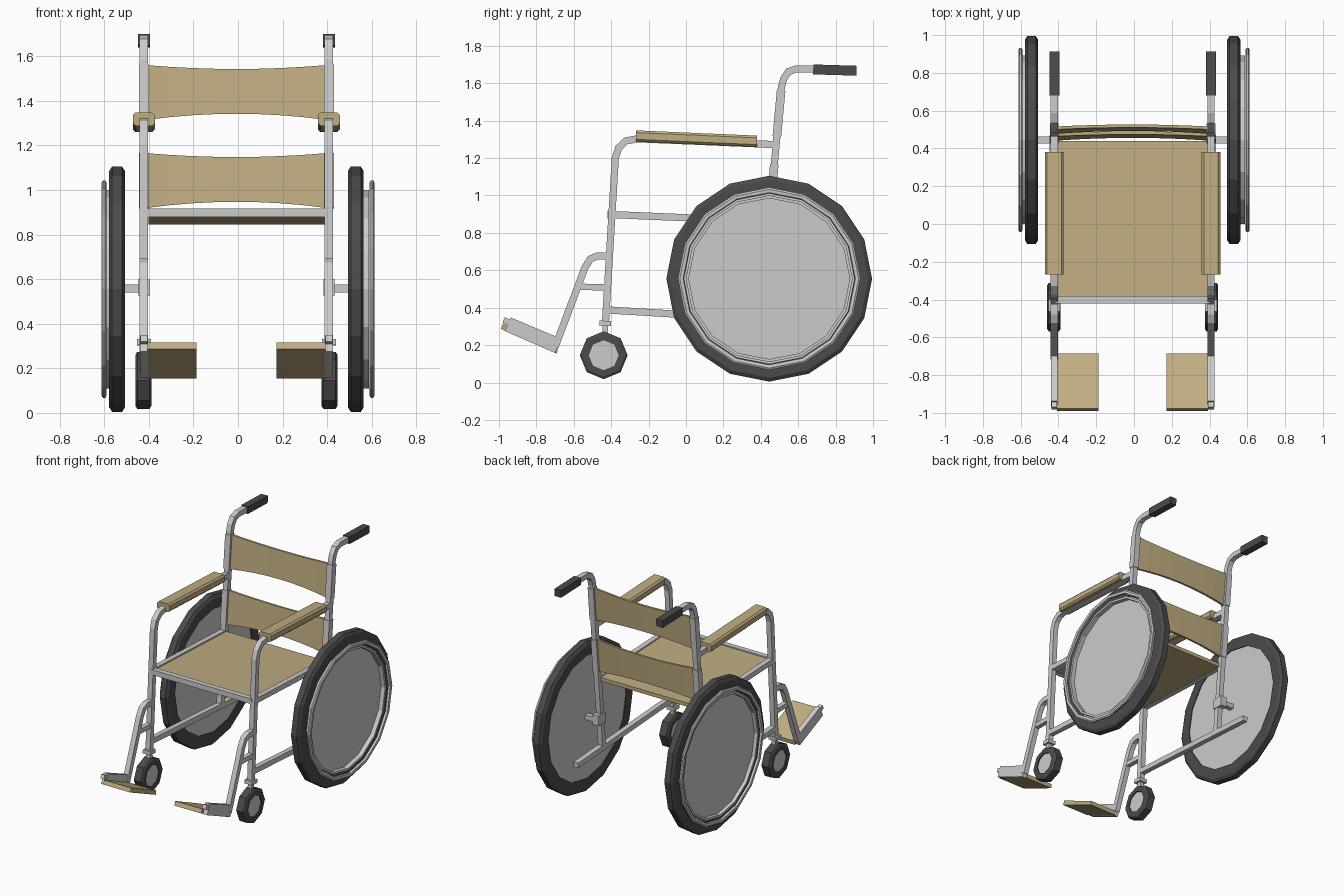
import bpy, bmesh
from math import cos, sin, tau
from mathutils import Vector

if "Cube" in bpy.data.objects:
    bpy.data.objects.remove(bpy.data.objects["Cube"])

CX = -0.007  # mirror plane of the chair


def material(name, rgb):
    m = bpy.data.materials.new(name)
    m.diffuse_color = (*rgb, 1)
    m.use_nodes = True
    m.node_tree.nodes["Principled BSDF"].inputs["Base Color"].default_value = m.diffuse_color
    return m


WOOD = material("tan", (0.53, 0.42, 0.22))
DARK = material("rubber", (0.07, 0.07, 0.07))


def finish(name, bm, mat=None):
    bmesh.ops.recalc_face_normals(bm, faces=bm.faces)
    me = bpy.data.meshes.new(name)
    bm.to_mesh(me)
    bm.free()
    ob = bpy.data.objects.new(name, me)
    bpy.context.collection.objects.link(ob)
    if mat:
        me.materials.append(mat)
    return ob


def skin(name, rings, mat=None, closed=False):
    """Join equal-length vertex rings; cap the ends unless closed."""
    bm = bmesh.new()
    rs = [[bm.verts.new(p) for p in r] for r in rings]
    n = len(rs[0])
    for a, b in zip(rs, rs[1:] + rs[:1] if closed else rs[1:]):
        for i in range(n):
            j = (i + 1) % n
            bm.faces.new((a[i], a[j], b[j], b[i]))
    if not closed:
        bm.faces.new(rs[0])
        bm.faces.new(rs[-1])
    return finish(name, bm, mat)


def prism(name, yz, x0, x1, mat=None):
    return skin(name, [[(x, y, z) for y, z in yz] for x in (x0, x1)], mat)


def tube(name, path, w, x, mat=None, wx=None):
    """Square tube swept along a (y, z) path at a given x."""
    pts = [Vector(p) for p in path]
    h, hx = w / 2, (wx or w) / 2
    rings = []
    for i, p in enumerate(pts):
        d0 = (p - pts[max(i - 1, 0)]).normalized()
        d1 = (pts[min(i + 1, len(pts) - 1)] - p).normalized()
        t = (d0 + d1).normalized()
        k = h / max(t.dot(d1 if d1.length else d0), 0.5)
        n = Vector((-t.y, t.x)) * k
        a, b = p + n, p - n
        rings.append([(x - hx, *a), (x + hx, *a), (x + hx, *b), (x - hx, *b)])
    return skin(name, rings, mat)


def lathe(name, prof, y, z, s, n, mat=None):
    """Revolve a closed (radius, side offset) profile about an x axis."""
    rings = [[(CX + s * u, y + r * cos(tau * i / n), z + r * sin(tau * i / n))
              for r, u in prof] for i in range(n)]
    return skin(name, rings, mat, closed=True)


def disc(name, r, y, z, s, u0, u1, n, mat=None):
    yz = [(y + r * cos(tau * i / n), z + r * sin(tau * i / n)) for i in range(n)]
    return prism(name, yz, CX + s * u0, CX + s * u1, mat)


def post_y(z):  # leaning back post
    return 0.467 + (z - 1.11) * 0.092


WY, WZ = 0.445, 0.555
for s, side in ((-1, "left"), (1, "right")):
    x = CX + s * 0.415
    # big wheel
    lathe(f"{side}_tyre", [(.455, .5), (.53, .5), (.55, .513), (.55, .558), (.53, .571), (.455, .571)],
          WY, WZ, s, 16, DARK)
    disc(f"{side}_wheel_disc", .456, WY, WZ, s, .506, .562, 16)
    o = .014 if s > 0 else 0
    lathe(f"{side}_wheel_lip", [(.43, .56), (.446, .56), (.446, .588 + o / 2), (.43, .588 + o / 2)], WY, WZ, s, 16)
    lathe(f"{side}_hand_rim", [(.46, .585 + o), (.478, .583 + o), (.488, .589 + o), (.488, .599 + o),
                               (.478, .605 + o), (.46, .603 + o)], WY, WZ, s, 16)
    prism(f"{side}_axle", [(.427, .54), (.463, .54), (.463, .575), (.427, .575)], x, CX + s * .51)
    prism(f"{side}_axle_block", [(.385, .525), (.47, .525), (.47, .6), (.385, .6)], x - .025, x + .025)
    # back post with push handle
    tube(f"{side}_back_post", [(post_y(.33), .33), (post_y(1.58), 1.58), (.523, 1.625), (.548, 1.662),
                               (.59, 1.677), (.7, 1.675)], .038, x)
    tube(f"{side}_grip", [(.68, 1.674), (.912, 1.667)], .053, x, DARK)
    for part, z0, z1 in (("upper", 1.315, 1.56), ("lower", .92, 1.165)):
        tube(f"{side}_{part}_sleeve", [(post_y(z0), z0), (post_y(z1), z1)], .046, x)
    # front post bending into the arm
    tube(f"{side}_arm_frame", [(-.43, .33), (-.378, 1.2), (-.36, 1.255), (-.32, 1.292), (-.26, 1.303),
                               (.475, 1.272)], .038, x)
    # arm pad: chamfered bar
    w, c = .05, .012
    sec = [(-w, -.018), (-w + c, -.03), (w - c, -.03), (w, -.018), (w, .018), (w - c, .03), (c - w, .03), (-w, .018)]
    skin(f"{side}_arm_pad", [[(x + a, y, z + b) for a, b in sec]
                             for y, z in ((-.268, 1.318), (.38, 1.29))], WOOD)
    # rails
    tube(f"{side}_seat_rail", [(-.4, .898), (.45, .862)], .038, x)
    tube(f"{side}_bottom_rail", [(-.42, .388), (.7, .32)], .038, x)
    # caster
    tube(f"{side}_caster_stem", [(-.433, .25), (-.43, .34)], .03, x)
    tube(f"{side}_caster_cap", [(-.433, .303), (-.432, .33)], .062, x)
    lathe(f"{side}_caster_tyre", [(.08, .382), (.115, .382), (.128, .39), (.128, .445), (.115, .453), (.08, .453)],
          -.44, .146, s, 8, DARK)
    disc(f"{side}_caster_hub", .081, -.44, .146, s, .39, .445, 8)
    # foot rest
    tube(f"{side}_leg_hanger", [(-.41, .676), (-.475, .676), (-.512, .66), (-.54, .615), (-.7, .19)], .038, x)
    tube(f"{side}_hanger_brace", [(-.57, .512), (-.42, .508)], .034, x)
    prism(f"{side}_foot_side", [(-.7, .158), (-.968, .275), (-.938, .348), (-.67, .235)], x - .018, x + .018)
    tube(f"{side}_foot_tip", [(-.975, .335), (-.93, .315)], .03, x, wx=.03)
    prism(f"{side}_foot_plate", [(-.69, .155), (-.99, .287), (-.978, .316), (-.685, .185)],
          CX + s * .18, CX + s * .4, WOOD)

# seat
prism("seat", [(-.385, .88), (.44, .845), (.44, .872), (-.385, .907)], CX - .395, CX + .395, WOOD)
prism("seat_front_bar", [(-.42, .878), (-.382, .878), (-.382, .916), (-.42, .916)], CX - .41, CX + .41)

# sagging back bands
for part, z0, z1 in (("upper_back", 1.315, 1.56), ("lower_back", .92, 1.165)):
    rings = []
    for i in range(9):
        t = i / 4 - 1
        k = 1 - t * t
        a, b = z0 + .027 * k, z1 - .017 * k
        ya, yb, bow = post_y(a), post_y(b), .012 * k
        xx = CX + .4 * t
        rings.append([(xx, ya + bow - .008, a), (xx, ya + bow + .008, a),
                      (xx, yb + bow + .008, b), (xx, yb + bow - .008, b)])
    skin(part, rings, WOOD)
